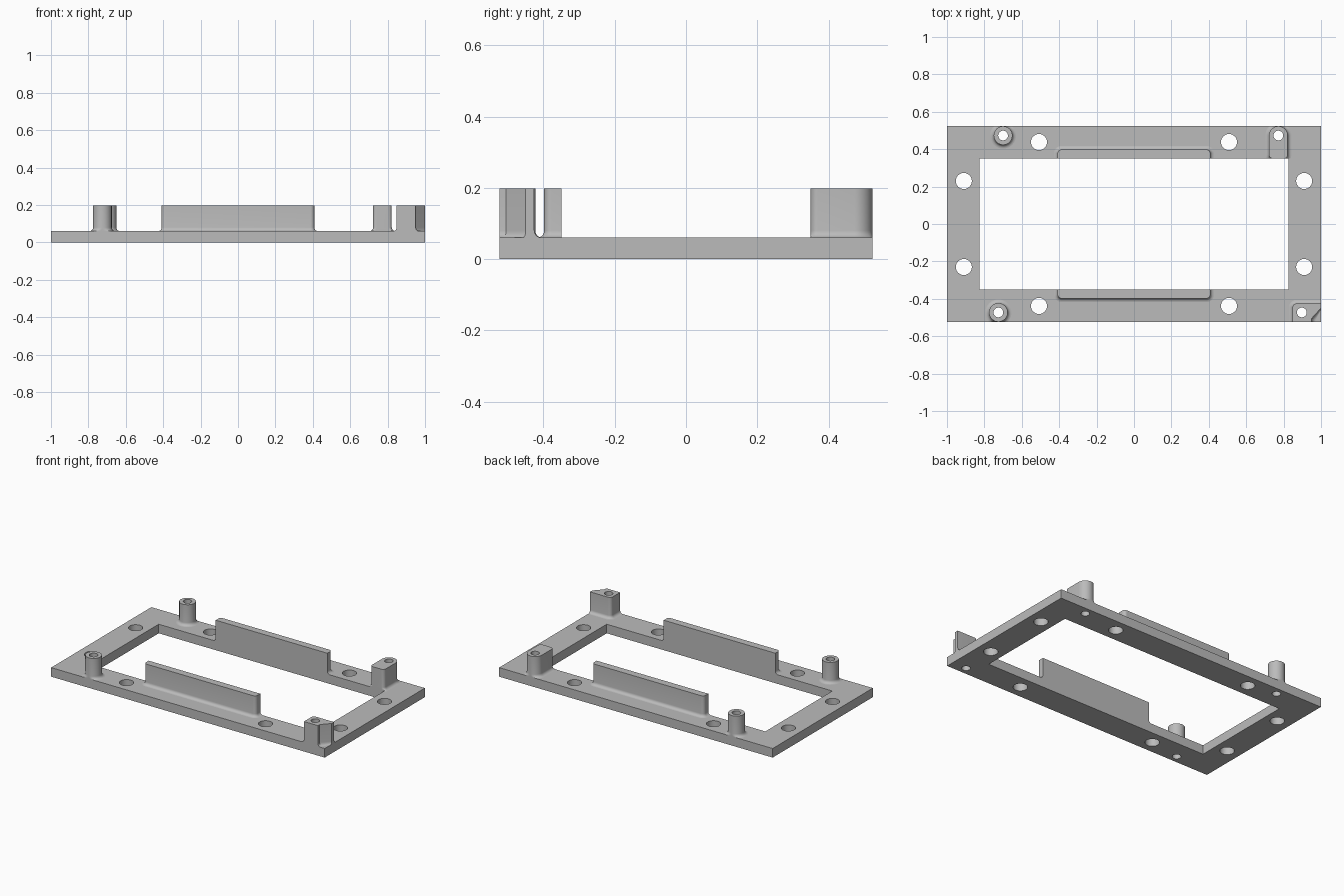
import bpy, bmesh, math
from mathutils import Vector

if "Cube" in bpy.data.objects:
    bpy.data.objects.remove(bpy.data.objects["Cube"], do_unlink=True)

HALF_X, HALF_Y = 1.0, 0.523      # plate half size
OPEN_X, OPEN_Y = 0.825, 0.35     # opening half size
BASE, TOP = 0.06, 0.198          # plate top, mount top
FLARE = 0.02                     # fillet at the foot of each mount

grey = bpy.data.materials.new("plain grey")
grey.use_nodes = True
colour = (0.5, 0.5, 0.5, 1)
grey.diffuse_color = colour
grey.node_tree.nodes["Principled BSDF"].inputs["Base Color"].default_value = colour


def make_object(name, bm):
    bmesh.ops.recalc_face_normals(bm, faces=bm.faces[:])
    mesh = bpy.data.meshes.new(name)
    bm.to_mesh(mesh)
    bm.free()
    mesh.materials.append(grey)
    obj = bpy.data.objects.new(name, mesh)
    bpy.context.collection.objects.link(obj)
    return obj


def add_box(bm, size, centre):
    verts = bmesh.ops.create_cube(bm, size=1)["verts"]
    bmesh.ops.scale(bm, vec=size, verts=verts)
    bmesh.ops.translate(bm, vec=centre, verts=verts)


def rounded(corners, steps=8):
    """Counter-clockwise outline from (x, y, radius) corners."""
    pts = []
    for i, (x, y, r) in enumerate(corners):
        p = Vector((x, y))
        a = (Vector(corners[i - 1][:2]) - p).normalized()
        b = (Vector(corners[(i + 1) % len(corners)][:2]) - p).normalized()
        if r == 0:
            arc = [p]
        else:
            half = a.angle(b) / 2
            c = p + (a + b).normalized() * r / math.sin(half)
            start, end = p + a * r / math.tan(half) - c, p + b * r / math.tan(half) - c
            arc = [c + start.lerp(end, k / steps).normalized() * r for k in range(steps + 1)]
        for q in arc:
            if not pts or (q - pts[-1]).length > 1e-4:
                pts.append(q)
    if (pts[0] - pts[-1]).length < 1e-4:
        pts.pop()
    return pts


def offset(pts, d):
    """Move the outline outwards by d."""
    out = []
    for i, p in enumerate(pts):
        e = (p - pts[i - 1]).normalized()
        f = (pts[(i + 1) % len(pts)] - p).normalized()
        n, m = Vector((e.y, -e.x)), Vector((f.y, -f.x))
        out.append(p + (n + m) * d / (1 + n.dot(m)))
    return out


def mount(name, corners, side):
    """Upright prism with a filleted foot kept within its rail of the plate."""
    pts = rounded(corners)
    low, high = sorted((side * OPEN_Y, side * HALF_Y))
    levels = []
    for k in range(6):
        a = math.pi / 2 * k / 5
        levels.append((FLARE * (1 - math.sin(a)), BASE + FLARE * (1 - math.cos(a))))
    levels.append((0, TOP))
    bm = bmesh.new()
    rings = []
    for d, z in levels:
        rings.append([bm.verts.new((max(-HALF_X, min(HALF_X, p.x)),
                                    max(low, min(high, p.y)), z)) for p in offset(pts, d)])
    for lower, upper in zip(rings, rings[1:]):
        for i in range(len(pts)):
            bm.faces.new((lower[i - 1], lower[i], upper[i], upper[i - 1]))
    bm.faces.new(rings[0][::-1])
    bm.faces.new(rings[-1])
    return make_object(name, bm)


def rect(x0, x1, y0, y1, r_front, r_back):
    return [(x0, y0, r_front), (x1, y0, r_front), (x1, y1, r_back), (x0, y1, r_back)]


# Base frame plate
bm = bmesh.new()
add_box(bm, (2 * HALF_X, 2 * HALF_Y, BASE), (0, 0, BASE / 2))
frame = make_object("base_frame", bm)

# Long guide walls beside the opening
walls = [mount("back_wall", rect(-0.408, 0.408, 0.35, 0.398, 0, 0.02), 1),
         mount("front_wall", rect(-0.408, 0.408, -0.398, -0.35, 0.02, 0), -1)]

# Screw posts, a rounded block and a notched corner block
R = 0.05
screws = [(-0.70, 0.473), (-0.725, -0.473), (0.772, 0.473), (0.897, -0.473)]
bosses = []
for name, (x, y), side in zip(("back_post", "front_post"), screws, (1, -1)):
    bosses.append(mount(name, rect(x - R, x + R, y - R, y + R, R, R), side))
bosses.append(mount("back_block", rect(0.722, 0.822, 0.35, 0.523, 0.02, R), 1))
bosses.append(mount("corner_block", [
    (0.848, -0.523, 0), (0.95, -0.523, 0), (0.95, -0.505, 0),
    (1.0, -0.45, 0), (1.0, -0.426, 0), (0.848, -0.426, 0.02)], -1))

# Cutter for the opening, mounting holes and screw holes
bm = bmesh.new()
add_box(bm, (2 * OPEN_X, 2 * OPEN_Y, 0.4), (0, 0, 0))
holes = [(x, y, 0.026) for x, y in screws]
for sx in (-1, 1):
    for sy in (-1, 1):
        holes += [(sx * 0.508, sy * 0.438, 0.043), (sx * 0.91, sy * 0.23, 0.043)]
for x, y, r in holes:
    verts = bmesh.ops.create_cone(bm, cap_ends=True, segments=32, radius1=r,
                                  radius2=r, depth=1)["verts"]
    bmesh.ops.translate(bm, vec=(x, y, 0), verts=verts)
cutter = make_object("hole_cutter", bm)
cutter.hide_render = True

for obj in [frame] + bosses:
    mod = obj.modifiers.new("holes", "BOOLEAN")
    mod.operation, mod.solver, mod.object = "DIFFERENCE", "EXACT", cutter
    bpy.context.view_layer.objects.active = obj
    bpy.ops.object.modifier_apply(modifier=mod.name)
bpy.data.objects.remove(cutter, do_unlink=True)

# Smooth the rounded sides and keep the edges sharp
bpy.ops.object.select_all(action="DESELECT")
for obj in [frame] + walls + bosses:
    obj.select_set(True)
bpy.context.view_layer.objects.active = frame
bpy.ops.object.shade_smooth_by_angle(angle=math.radians(30))
